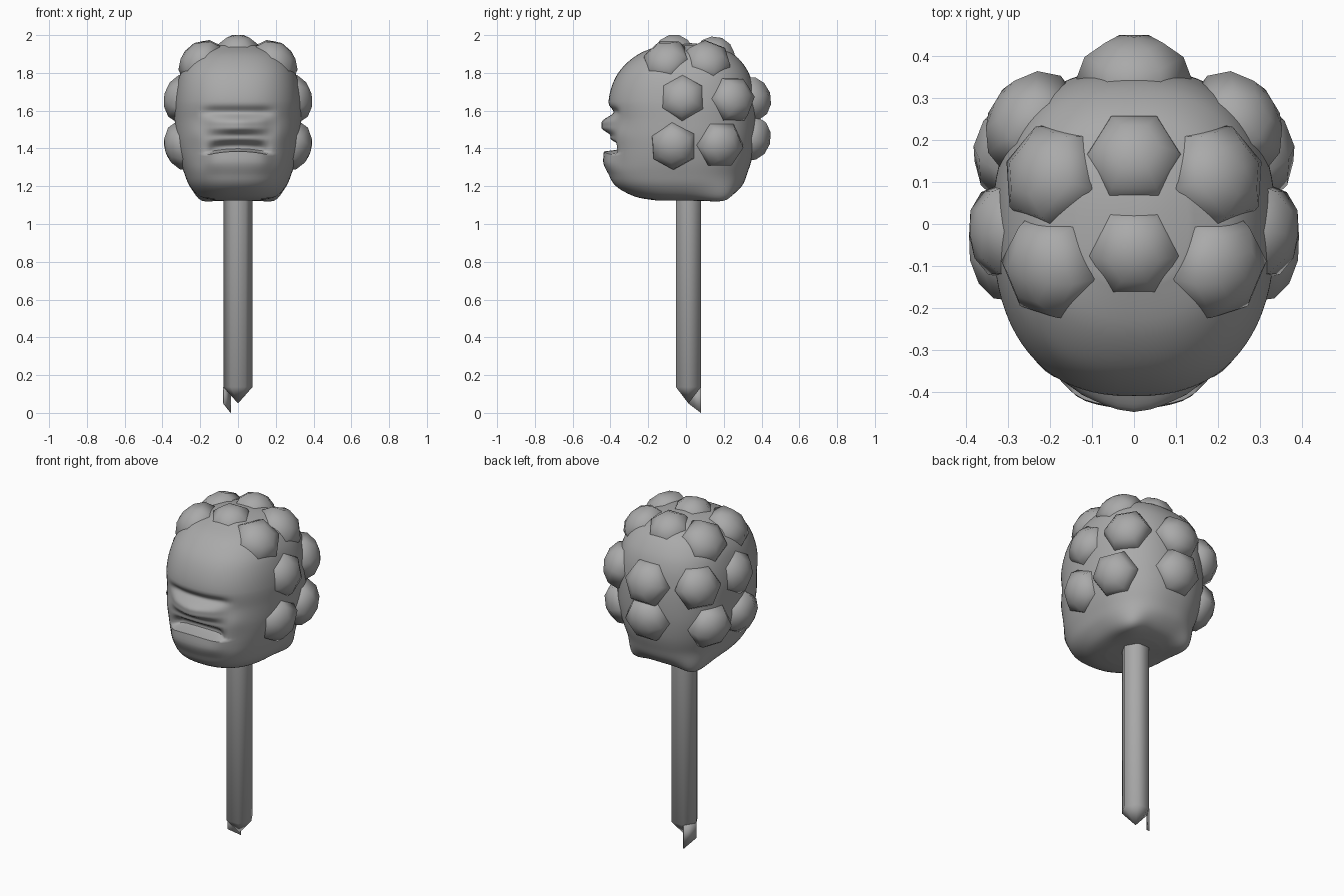
import bpy, bmesh
from math import pi, cos, sin, exp
from mathutils import Vector, Matrix

if "Cube" in bpy.data.objects:
    bpy.data.objects.remove(bpy.data.objects["Cube"])

grey = bpy.data.materials.new("plain grey")
grey.use_nodes = True
grey.diffuse_color = (0.4, 0.4, 0.4, 1)
grey.node_tree.nodes["Principled BSDF"].inputs["Base Color"].default_value = (0.4, 0.4, 0.4, 1)


def add_object(name, bm, angle):
    bmesh.ops.recalc_face_normals(bm, faces=bm.faces)
    mesh = bpy.data.meshes.new(name)
    bm.to_mesh(mesh)
    bm.free()
    mesh.materials.append(grey)
    ob = bpy.data.objects.new(name, mesh)
    bpy.context.collection.objects.link(ob)
    bpy.ops.object.select_all(action='DESELECT')
    ob.select_set(True)
    bpy.context.view_layer.objects.active = ob
    bpy.ops.object.shade_smooth_by_angle(angle=angle)
    return ob


def loft(bm, rings, bottom, top):
    """Skin closed rings of points, finished with a point at each end."""
    loops = [[bm.verts.new(p) for p in ring] for ring in rings]
    n = len(loops[0])
    for a, b in zip(loops, loops[1:]):
        for i in range(n):
            j = (i + 1) % n
            bm.faces.new((a[i], a[j], b[j], b[i]))
    for loop, tip in ((loops[0], bottom), (loops[-1], top)):
        v = bm.verts.new(tip)
        for i in range(n):
            bm.faces.new((loop[i], loop[(i + 1) % n], v))


def bell(t, mid, width):
    return exp(-((t - mid) / width) ** 2)


def smooth(t, lo, hi):
    t = min(max((t - lo) / (hi - lo), 0), 1)
    return t * t * (3 - 2 * t)


def within(x, half):
    return 1 - smooth(abs(x), half * 0.75, half * 1.3)


# Head: height, half width, front, back
rows = [Vector(r) for r in (
    (1.125, .12, -.16, .14), (1.145, .20, -.27, .23), (1.20, .255, -.37, .295),
    (1.27, .285, -.41, .325), (1.35, .31, -.41, .35), (1.45, .33, -.40, .365),
    (1.55, .335, -.40, .37), (1.65, .335, -.41, .365), (1.75, .32, -.385, .35),
    (1.83, .29, -.335, .315), (1.90, .23, -.25, .25), (1.945, .13, -.14, .15))]


def spline(i, t):
    a, b, c, d = (rows[min(max(i + k, 0), len(rows) - 1)] for k in (-1, 0, 1, 2))
    return (b + (c - a) * (t / 2) + (a * 2 - b * 5 + c * 4 - d) * (t * t / 2)
            + (b * 3 - a - c * 3 + d) * (t ** 3 / 2))


def face_relief(x, z):
    """How far the face stands forward at this spot."""
    above_lip = smooth(z, 1.385, 1.395)
    nose = smooth(z, 1.465, 1.51) * (1 - smooth(z, 1.535, 1.59))
    nose *= within(x, .15) * (0.02 + 0.028 * bell(x, 0, .09))
    eyes = -0.022 * bell(z, 1.595, .025) * within(x, .17)
    mouth = -0.055 * above_lip * (1 - smooth(z, 1.41, 1.455)) * within(x, .14)
    lower_lip = 0.028 * smooth(z, 1.25, 1.34) * (1 - above_lip) * within(x, .16)
    cheek = 0.015 * bell(z, 1.47, .06) * bell(abs(x), .21, .05)
    return nose + eyes + mouth + lower_lip + cheek


def head_ring(row, count=80, power=0.84):
    z, w, front, back = row
    ring = []
    for j in range(count):
        c, s = cos(2 * pi * j / count), sin(2 * pi * j / count)
        sign = 1 if c > 0 else -1
        x = w * abs(c) ** power * sign
        y = abs(s) ** power * (back if s > 0 else front)
        drop = 0
        if s < -0.3:
            y -= face_relief(x, z)
            # mouth corners turn down
            drop = 0.7 * x * x * bell(z, 1.39, .06) * within(x, .2)
        # fuller lower corners at the back
        pull = bell(abs(x), .19, .08) * bell(y, .19, .11) * bell(z, 1.14, .07)
        ring.append((x + 0.02 * pull * sign, y + 0.035 * pull, z - drop - 0.03 * pull))
    return ring


rings = []
for i in range(len(rows) - 1):
    steps = 14 if 1.3 < rows[i][0] < 1.6 else 5
    rings += [head_ring(spline(i, k / steps)) for k in range(steps)]
rings.append(head_ring(rows[-1]))
bm = bmesh.new()
loft(bm, rings, (0, 0, 1.135), (0, 0, 1.96))
add_object("head", bm, pi / 3)


# Six-sided domes over the top, sides and back
def dome(name, apex, roll, size):
    apex = Vector(apex)
    out = Vector((apex.x / .36 ** 2, (apex.y - .02) / .42 ** 2, (apex.z - 1.55) / .43 ** 2))
    rot = out.to_track_quat('Z', 'Y').to_matrix().to_4x4()
    place = Matrix.Translation(apex) @ rot @ Matrix.Rotation(roll, 4, 'Z')
    profile = ((.10, -.17), (.125, -.105), (.107, -.05), (.062, -.014))
    rings = [[place @ Vector((r * size * cos(k * pi / 3), r * size * sin(k * pi / 3), h))
              for k in range(6)] for r, h in profile]
    bm = bmesh.new()
    loft(bm, rings, place @ Vector((0, 0, -.17)), apex)
    add_object(name, bm, pi / 2)


centre_domes = {"top_front": ((0, -.09, 2.0), 0.98), "top_back": ((0, .19, 1.985), 1),
                "back_upper": ((0, .445, 1.695), 1.1), "back_lower": ((0, .445, 1.425), 1.1)}
for name, (apex, size) in centre_domes.items():
    dome("dome_" + name, apex, 0, size)

side_domes = {"lower_front": ((.385, -.085, 1.385), pi / 6, 1.08),
              "lower_back": ((.368, .215, 1.39), 0, 1.06),
              "middle_front": ((.39, -.025, 1.69), pi / 6, 1.06),
              "middle_back": ((.33, .292, 1.685), 0, 1.06),
              "upper_front": ((.265, -.13, 1.925), 0, 1.08),
              "upper_back": ((.262, .135, 1.925), pi / 6, 1.08)}
for name, ((x, y, z), roll, size) in side_domes.items():
    for side, sign in (("left", 1), ("right", -1)):
        dome(f"dome_{name}_{side}", (sign * x, y, z), roll * sign, size)


# Six-sided stick with a pointed end
def hexagon(z):
    return [(.077 * cos(k * pi / 3), .013 + .077 * sin(k * pi / 3), z) for k in range(6)]


bm = bmesh.new()
loft(bm, [hexagon(.137), hexagon(1.2)], (0, .013, .05), (0, .013, 1.22))
add_object("stick", bm, 1.1)

# Splinter left at the pointed end
bm = bmesh.new()
upper = hexagon(.137)
corners = [upper[3], upper[2], upper[2][:2] + (0,), upper[3][:2] + (.05,)]
bm.faces.new([bm.verts.new(p) for p in corners])
splinter = add_object("splinter", bm, .5)
thick = splinter.modifiers.new("thickness", 'SOLIDIFY')
thick.thickness = .004
thick.offset = 0
